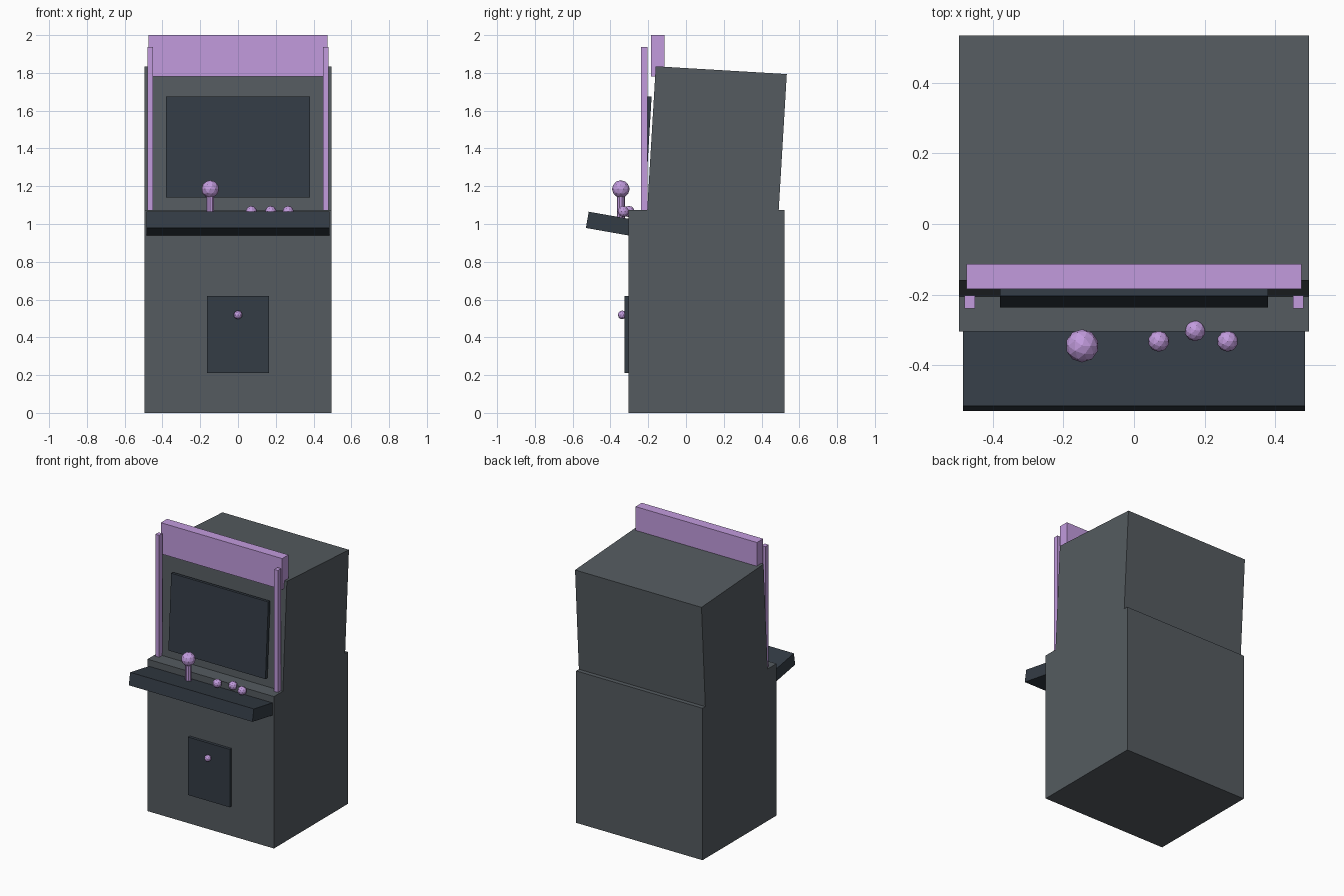
import bpy
from math import radians

if "Cube" in bpy.data.objects:
    bpy.data.objects.remove(bpy.data.objects["Cube"])


def material(name, rgb):
    m = bpy.data.materials.new(name)
    m.diffuse_color = (*rgb, 1)
    m.use_nodes = True
    m.node_tree.nodes["Principled BSDF"].inputs["Base Color"].default_value = m.diffuse_color
    return m


BODY = material("slate", (0.09, 0.105, 0.117))
DARK = material("dark_slate", (0.034, 0.045, 0.06))
LILAC = material("lilac", (0.54, 0.33, 0.73))


def finish(name, mat):
    ob = bpy.context.object
    ob.name = name
    ob.data.materials.append(mat)
    return ob


def box(name, centre, size, mat, tilt=0):
    bpy.ops.mesh.primitive_cube_add(size=1, location=centre, rotation=(radians(tilt), 0, 0))
    bpy.context.object.scale = size
    return finish(name, mat)


def ball(name, centre, radius, mat=LILAC):
    bpy.ops.mesh.primitive_ico_sphere_add(subdivisions=2, radius=radius, location=centre)
    return finish(name, mat)


# Cabinet: upright base and a slightly leaning head
box("lower_cabinet", (0, 0.1085, 0.5375), (0.99, 0.827, 1.075), BODY)
box("upper_cabinet", (0, 0.163, 1.415), (0.99, 0.695, 0.8), BODY, -3.4)

# Screen standing just off the head, parallel to its front
box("screen", (0, -0.209, 1.4075), (0.76, 0.022, 0.535), DARK, -3.4)

# Sign board and side rails
box("sign_board", (0, -0.149, 1.89), (0.95, 0.07, 0.22), LILAC)
for side, x in (("left", -0.465), ("right", 0.465)):
    box(side + "_rail", (x, -0.221, 1.503), (0.03, 0.036, 0.87), LILAC)

# Control panel
box("control_panel", (0, -0.355, 0.9925), (0.968, 0.34, 0.087), DARK, -10)

# Joystick
bpy.ops.mesh.primitive_cylinder_add(vertices=10, radius=0.021, depth=0.15, location=(-0.147, -0.345, 1.09))
finish("joystick_shaft", LILAC)
ball("joystick_knob", (-0.147, -0.345, 1.185), 0.047)

# Buttons
for i, (x, y) in enumerate(((0.07, -0.332), (0.173, -0.302), (0.265, -0.332))):
    ball(f"button_{i + 1}", (x, y, 1.066), 0.03)

# Coin door and its knob
box("coin_door", (0, -0.313, 0.415), (0.326, 0.024, 0.41), DARK)
ball("coin_door_knob", (0, -0.338, 0.519), 0.023)
